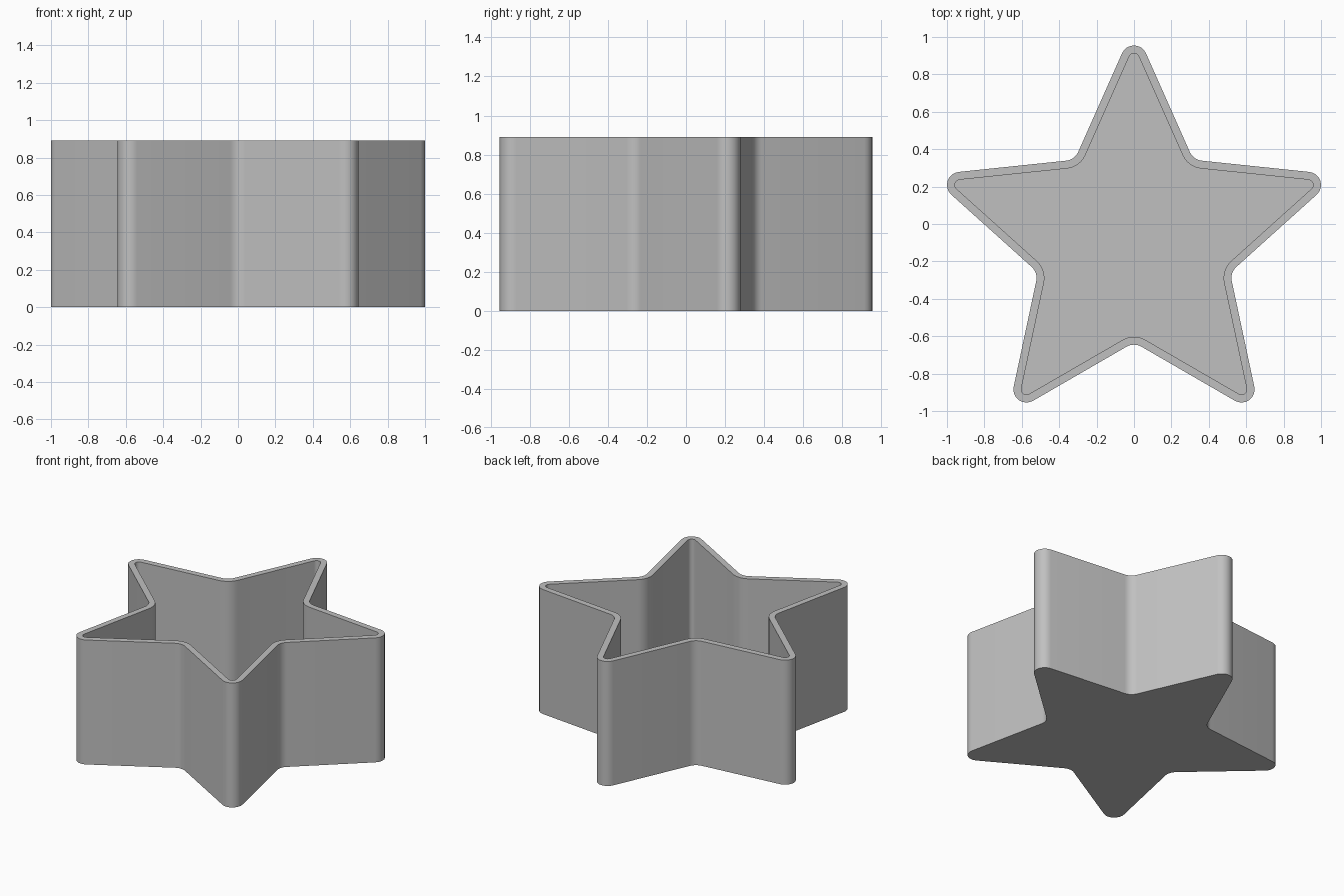
import bpy, bmesh
from math import sin, cos, pi, radians, acos, atan2
from mathutils import Vector

HEIGHT, WALL, FLOOR = 0.89, 0.042, 0.042
TIP_R, NOTCH_R = 0.07, 0.08              # outer corner radii
STEPS = 8
STEP = radians(36)

cube = bpy.data.objects.get("Cube")
if cube:
    bpy.data.objects.remove(cube, do_unlink=True)

# Distances of the arc centres from the middle of the star
tip_d = (1 - TIP_R) / cos(radians(18))
notch_d = 0.552 + NOTCH_R
centre = Vector((0, -tip_d * (1 - cos(STEP)) / 2))


def polar(dist, ang):
    return Vector((cos(ang), sin(ang))) * dist


# Half sweep of the tip arc, from the tangent shared with the notch arc
link = polar(notch_d, STEP) - Vector((tip_d, 0))
half = atan2(link.y, link.x) - acos((TIP_R + NOTCH_R) / link.length)


def arc(mid, radius, start, end):
    return [mid + polar(radius, start + (end - start) * i / STEPS)
            for i in range(STEPS + 1)]


def star(inset):
    """Rounded five-pointed outline, moved inwards by inset."""
    pts = []
    for k in range(5):
        a = pi / 2 + 2 * k * STEP
        b = a + STEP
        pts += arc(centre + polar(tip_d, a), TIP_R - inset, a - half, a + half)
        sweep = half - STEP
        pts += arc(centre + polar(notch_d, b), NOTCH_R + inset,
                   b + pi + sweep, b + pi - sweep)
    return pts


# Star-shaped tray: base, outer wall, rim, inner wall and floor
bm = bmesh.new()
rings = [[bm.verts.new((p.x, p.y, z)) for p in star(inset)]
         for inset, z in ((0, 0), (0, HEIGHT), (WALL, HEIGHT), (WALL, FLOOR))]
count = len(rings[0])
for low, high in zip(rings, rings[1:]):
    for i in range(count):
        j = (i + 1) % count
        bm.faces.new((low[i], low[j], high[j], high[i]))
bm.faces.new(rings[0][::-1])
bm.faces.new(rings[-1])
bmesh.ops.recalc_face_normals(bm, faces=bm.faces)
mesh = bpy.data.meshes.new("star_tray")
bm.to_mesh(mesh)
bm.free()

# Single grey material
grey = bpy.data.materials.new("light grey")
grey.use_nodes = True
colour = (0.53, 0.53, 0.53, 1)
grey.diffuse_color = colour
grey.node_tree.nodes["Principled BSDF"].inputs["Base Color"].default_value = colour
mesh.materials.append(grey)

tray = bpy.data.objects.new("star_tray", mesh)
bpy.context.collection.objects.link(tray)
bpy.ops.object.select_all(action='DESELECT')
tray.select_set(True)
bpy.context.view_layer.objects.active = tray
bpy.ops.object.shade_smooth_by_angle(angle=radians(30))
